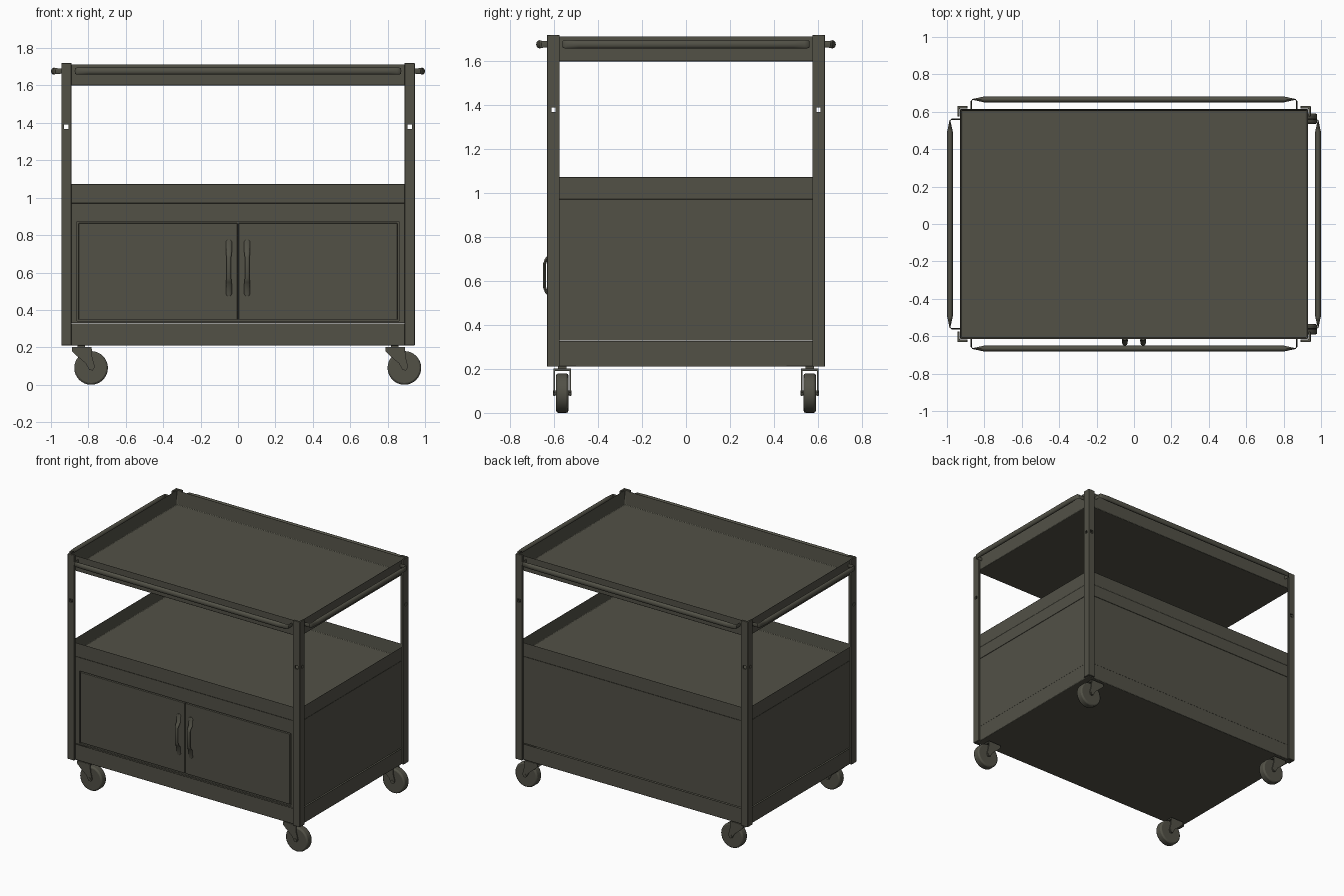
import bpy, bmesh, math
from mathutils import Vector, Matrix

cube = bpy.data.objects.get("Cube")
if cube:
    bpy.data.objects.remove(cube, do_unlink=True)

OLIVE = (0.084, 0.082, 0.062, 1.0)
paint = bpy.data.materials.new("olive grey paint")
paint.use_nodes = True
paint.diffuse_color = OLIVE
bsdf = paint.node_tree.nodes["Principled BSDF"]
bsdf.inputs["Base Color"].default_value = OLIVE
bsdf.inputs["Roughness"].default_value = 0.6


def finish(name, bm, bevel=0.0, smooth=True):
    bmesh.ops.recalc_face_normals(bm, faces=bm.faces)
    me = bpy.data.meshes.new(name)
    bm.to_mesh(me)
    bm.free()
    ob = bpy.data.objects.new(name, me)
    bpy.context.collection.objects.link(ob)
    me.materials.append(paint)
    if bevel:
        mod = ob.modifiers.new("bevel", 'BEVEL')
        mod.width = bevel
        mod.segments = 2
        mod.limit_method = 'ANGLE'
    if smooth:
        bpy.ops.object.select_all(action='DESELECT')
        ob.select_set(True)
        bpy.context.view_layer.objects.active = ob
        bpy.ops.object.shade_smooth_by_angle(angle=math.radians(40))
    return ob


def add_box(bm, lo, hi):
    lo, hi = Vector(lo), Vector(hi)
    m = Matrix.Translation((lo + hi) / 2) @ Matrix.Diagonal((*(hi - lo), 1))
    bmesh.ops.create_cube(bm, size=1, matrix=m)


def box(name, lo, hi, bevel=0.0):
    bm = bmesh.new()
    add_box(bm, lo, hi)
    return finish(name, bm, bevel, smooth=False)


def prism(name, outline, place, depth, bevel=0.0):
    """Extrude a 2D outline; place maps 2D points into space."""
    bm = bmesh.new()
    face = bm.faces.new([bm.verts.new(place(u, v)) for u, v in outline])
    new = bmesh.ops.extrude_face_region(bm, geom=[face])["geom"]
    bmesh.ops.translate(bm, vec=depth, verts=[g for g in new if isinstance(g, bmesh.types.BMVert)])
    return finish(name, bm, bevel)


def loft(name, points, place, sides=12):
    """Elliptical bar along a planar path of (u, v, half thickness, half height)."""
    bm = bmesh.new()
    rings = []
    for i, (u, v, w, h) in enumerate(points):
        a, b = points[max(i - 1, 0)], points[min(i + 1, len(points) - 1)]
        d = Vector((b[0] - a[0], b[1] - a[1])).normalized()
        ring = []
        for k in range(sides):
            t = 2 * math.pi * k / sides
            c, s = w * math.cos(t), h * math.sin(t)
            ring.append(bm.verts.new(place(u - d.y * c, v + d.x * c, s)))
        rings.append(ring)
    for r, q in zip(rings, rings[1:]):
        for k in range(sides):
            bm.faces.new((r[k], r[(k + 1) % sides], q[(k + 1) % sides], q[k]))
    bm.faces.new(rings[0])
    bm.faces.new(rings[-1])
    return finish(name, bm)


def cylinder_y(name, centre, radius, width, bevel=0.0, sides=32):
    bm = bmesh.new()
    m = Matrix.Translation(centre) @ Matrix.Rotation(math.pi / 2, 4, 'X')
    bmesh.ops.create_cone(bm, cap_ends=True, segments=sides, radius1=radius,
                          radius2=radius, depth=width, matrix=m)
    return finish(name, bm, bevel)


X, Y = 0.93, 0.615  # tray half sizes


# Open trays: a block whose inset top is pushed down
def tray(name, z0, z1, wall=0.012):
    bm = bmesh.new()
    add_box(bm, (-X, -Y, z0), (X, Y, z1))
    top = max(bm.faces, key=lambda f: f.calc_center_median().z)
    bmesh.ops.inset_region(bm, faces=[top], thickness=wall)
    bmesh.ops.translate(bm, vec=(0, 0, z0 + wall - z1), verts=top.verts)
    return finish(name, bm, 0.004)


tray("top_tray", 1.60, 1.715)
tray("middle_tray", 0.97, 1.075)
tray("bottom_tray", 0.21, 0.33)

# Cabinet panels, set in slightly under a flush upper strip
for sx, side in ((1, "left"), (-1, "right")):
    a, b = sorted((sx * (X - 0.02), sx * (X - 0.005)))
    box(side + "_panel", (a, -Y + 0.02, 0.33), (b, Y - 0.02, 0.88))
    a, b = sorted((sx * (X - 0.02), sx * (X - 0.001)))
    box(side + "_strip", (a, -Y + 0.02, 0.88), (b, Y - 0.02, 0.97))
box("back_panel", (-X + 0.005, Y - 0.02, 0.33), (X - 0.005, Y - 0.005, 0.88))
box("back_strip", (-X + 0.005, Y - 0.02, 0.88), (X - 0.005, Y - 0.001, 0.97))

# Front frame around the two doors, with a backing behind the gaps
box("front_backing", (-X + 0.005, -Y + 0.018, 0.33), (X - 0.005, -Y + 0.024, 0.97))
box("front_rail", (-X + 0.005, -Y + 0.001, 0.872), (X - 0.005, -Y + 0.018, 0.97))
box("front_sill", (-X + 0.005, -Y + 0.001, 0.33), (X - 0.005, -Y + 0.018, 0.34))
for sx, side in ((1, "left"), (-1, "right")):
    a, b = sorted((sx * 0.86, sx * (X - 0.005)))
    box(side + "_stile", (a, -Y + 0.001, 0.34), (b, -Y + 0.018, 0.872))
    a, b = sorted((sx * 0.004, sx * 0.852))
    box(side + "_door", (a, -Y, 0.348), (b, -Y + 0.018, 0.864), 0.002)
    # Bow handle with wide flat pads
    half = [(0.475, -0.618, 0.004, 0.009), (0.485, -0.618, 0.006, 0.016),
            (0.535, -0.622, 0.007, 0.016), (0.552, -0.636, 0.007, 0.015),
            (0.570, -0.643, 0.007, 0.012)]
    path = half + [(1.25 - z, y, w, h) for z, y, w, h in reversed(half)]
    loft(side + "_door_handle", path, lambda u, v, t, c=sx * 0.049: (c + t, v, u))

# Corner posts of angle section with drilled holes
cutter_bm = bmesh.new()
for s in (-1, 1):
    add_box(cutter_bm, (s * 0.917 - 0.012, -0.8, 1.368), (s * 0.917 + 0.012, 0.8, 1.392))
    add_box(cutter_bm, (-1.1, s * 0.603 - 0.01, 1.37), (1.1, s * 0.603 + 0.01, 1.39))
cutter = finish("hole_cutter", cutter_bm, smooth=False)
cutter.hide_render = True
cutter.hide_viewport = True
cutter.display_type = 'WIRE'
L_SECTION = [(0.945, 0.632), (0.89, 0.632), (0.89, 0.617), (0.932, 0.617),
             (0.932, 0.575), (0.945, 0.575)]
for sx, side in ((1, "left"), (-1, "right")):
    for sy, end in ((1, "back"), (-1, "front")):
        post = prism(f"{end}_{side}_post", L_SECTION,
                     lambda u, v: (sx * u, sy * v, 0.21), (0, 0, 1.51), 0.003)
        cut = post.modifiers.new("holes", 'BOOLEAN')
        cut.operation = 'DIFFERENCE'
        cut.solver = 'EXACT'
        cut.object = cutter


# Push rails round the top tray: flattened bent ends, round middles
def rail(name, length, base, out, place):
    mid = out - 0.016
    half = [(-length, base, 0.003, 0.013), (-length, mid - 0.008, 0.003, 0.016),
            (-length + 0.008, mid, 0.003, 0.018), (-length + 0.02, mid, 0.005, 0.019),
            (-length + 0.07, mid, 0.016, 0.019)]
    loft(name, half + [(-u, v, w, h) for u, v, w, h in reversed(half)], place)


for s, end, side in ((1, "back", "left"), (-1, "front", "right")):
    rail(end + "_rail", 0.87, Y, 0.682, lambda u, v, t: (u, s * v, 1.677 + t))
    rail(side + "_rail", 0.56, X, 1.0, lambda u, v, t: (s * v, u, 1.677 + t))

# Swivel casters, all trailing the same way
FORK = [(-0.05, 0.2), (0.055, 0.2), (0.058, 0.15), (0.072, 0.095), (0.06, 0.076),
        (0.042, 0.08), (0.022, 0.115), (-0.025, 0.155), (-0.05, 0.18)]
for sx, side in ((1, "left"), (-1, "right")):
    for sy, end in ((1, "back"), (-1, "front")):
        px, py = sx * 0.8375, sy * 0.563
        tag = f"{end}_{side}_caster_"
        for k, part in ((-1, "outer_fork"), (1, "inner_fork")):
            prism(tag + part, FORK, lambda u, v: (px + u, py + k * 0.037 - 0.003, v), (0, 0.006, 0))
        box(tag + "crown", (px - 0.05, py - 0.04, 0.19), (px + 0.055, py + 0.04, 0.202), 0.003)
        box(tag + "stem", (px - 0.02, py - 0.02, 0.2), (px + 0.02, py + 0.02, 0.215))
        cylinder_y(tag + "wheel", (px + 0.052, py, 0.09), 0.09, 0.056, 0.01)
        cylinder_y(tag + "axle", (px + 0.052, py, 0.09), 0.012, 0.086, sides=12)
